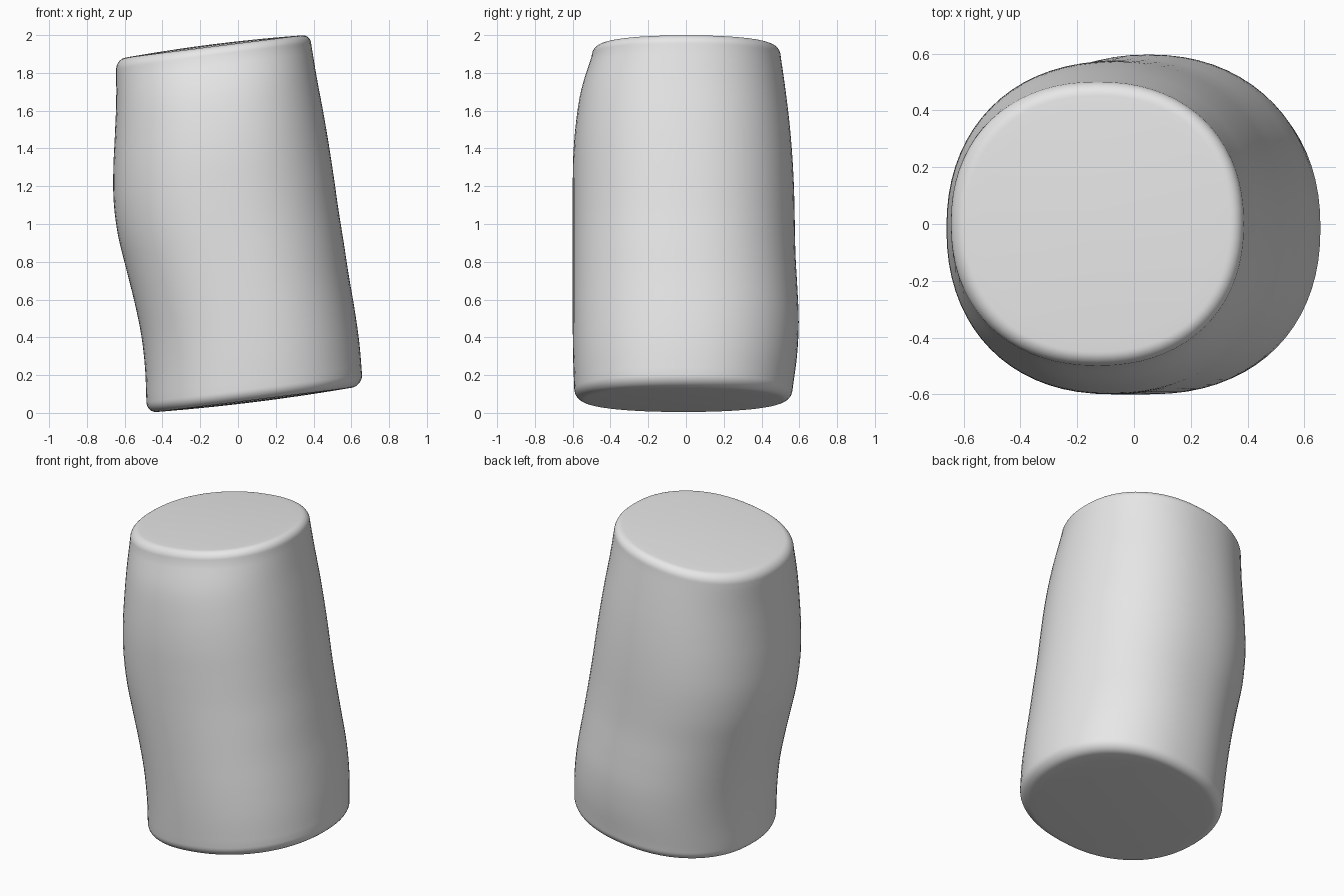
import bpy, bmesh, math

cube = bpy.data.objects.get("Cube")
if cube:
    bpy.data.objects.remove(cube, do_unlink=True)

SEGMENTS, RINGS = 72, 40
ROUNDNESS = 2.2  # slightly squarer than an ellipse

# Side outlines, evenly spaced from the bottom rim to the top rim
LEFT = [-.485, -.492, -.512, -.548, -.592, -.635, -.658, -.66, -.652, -.645, -.645]
RIGHT = [.657, .642, .617, .587, .56, .532, .507, .48, .45, .417, .388]
FRONT = [-.592, -.598, -.6, -.6, -.6, -.6, -.6, -.597, -.583, -.555, -.5]
BACK = [.565, .588, .597, .59, .58, .576, .572, .563, .548, .527, .502]


def sample(values, t):
    """Smooth Catmull-Rom reading of an evenly spaced outline."""
    last = len(values) - 1
    i = min(int(t * last), last - 1)
    u = t * last - i
    b, c = values[i], values[i + 1]
    a = values[i - 1] if i > 0 else 2 * b - c
    d = values[i + 2] if i + 2 <= last else 2 * c - b
    return b + u * (c - a + u * (2*a - 5*b + 4*c - d + u * (3*(b - c) + d - a))) / 2


def power(v):
    return math.copysign(abs(v) ** (2 / ROUNDNESS), v)


def ring(bm, t, scale=1.0, lift=0.0):
    """One tilted cross-section of the body."""
    x0, x1, y0, y1 = (sample(p, t) for p in (LEFT, RIGHT, FRONT, BACK))
    z0, z1 = .058 + 1.762 * t, .2 + 1.75 * t
    verts = []
    for k in range(SEGMENTS):
        a = math.tau * k / SEGMENTS
        u, v = scale * power(math.cos(a)), scale * power(math.sin(a))
        verts.append(bm.verts.new((
            (x0 + x1) / 2 + u * (x1 - x0) / 2,
            (y0 + y1) / 2 + v * (y1 - y0) / 2,
            (z0 + z1) / 2 + u * (z1 - z0) / 2 + lift)))
    return verts


def cap(bm, t, height):
    """Rounded rim followed by a nearly flat, gently domed end."""
    dome = math.copysign(.012, height)
    rows = []
    for k in range(1, 9):
        a = k / 8 * math.pi / 2
        rows.append(ring(bm, t, 1 - .1 * (1 - math.cos(a)), height * math.sin(a)))
    for s in (.8, .6, .4, .2, .05):
        rows.append(ring(bm, t, s, height + dome * (1 - s * s / .81)))
    return rows


bm = bmesh.new()
bottom = cap(bm, 0, -.06)[::-1]
side = [ring(bm, i / RINGS) for i in range(RINGS + 1)]
top = cap(bm, 1, .055)
rows = bottom + side + top
for lower, upper in zip(rows, rows[1:]):
    for k in range(SEGMENTS):
        n = (k + 1) % SEGMENTS
        bm.faces.new((lower[k], lower[n], upper[n], upper[k]))
bm.faces.new(rows[0][::-1])
bm.faces.new(rows[-1])
bmesh.ops.recalc_face_normals(bm, faces=bm.faces)

mesh = bpy.data.meshes.new("leaning_body")
bm.to_mesh(mesh)
bm.free()
body = bpy.data.objects.new("leaning_body", mesh)
bpy.context.collection.objects.link(body)
mesh.shade_smooth()

# Plain light grey
grey = bpy.data.materials.new("light grey")
grey.use_nodes = True
colour = (.8, .8, .8, 1)
grey.diffuse_color = colour
grey.node_tree.nodes["Principled BSDF"].inputs["Base Color"].default_value = colour
mesh.materials.append(grey)
